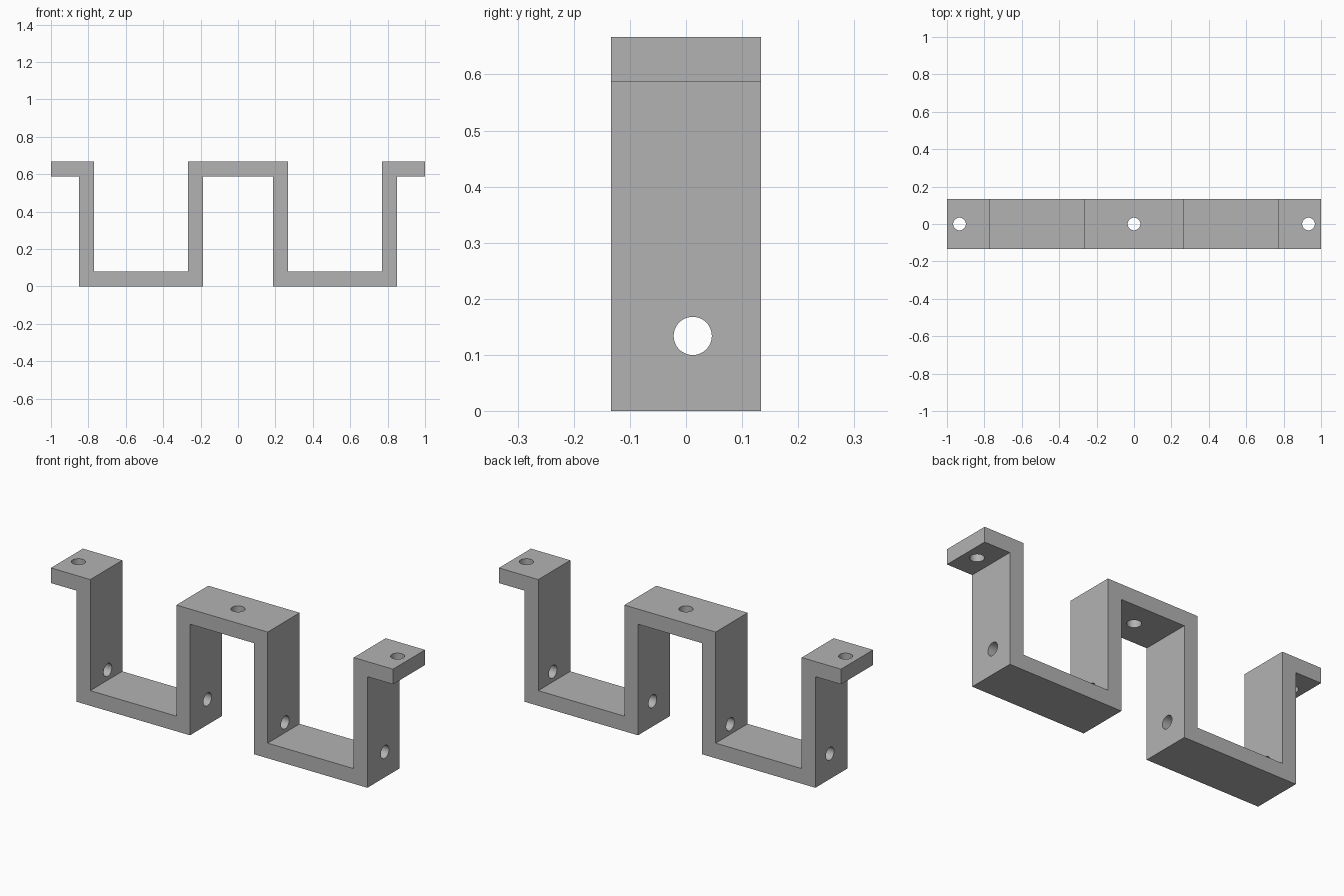
import bpy, bmesh, math

cube = bpy.data.objects.get("Cube")
if cube:
    bpy.data.objects.remove(cube, do_unlink=True)

HEIGHT, DEPTH, WALL = 0.667, 0.267, 0.08
HOLE_RADIUS = 0.034

# Plain grey metal
grey = bpy.data.materials.new("grey_metal")
grey.use_nodes = True
colour = (0.45, 0.45, 0.45, 1)
grey.diffuse_color = colour
grey.node_tree.nodes["Principled BSDF"].inputs["Base Color"].default_value = colour

# Folded strip: one half of the profile, mirrored and extruded through the depth
low = HEIGHT - WALL
half = [(0.267, HEIGHT), (0.267, WALL), (0.77, WALL), (0.77, HEIGHT),
        (1, HEIGHT), (1, low), (0.85, low), (0.85, 0),
        (0.187, 0), (0.187, low)]
profile = half + [(-x, z) for x, z in reversed(half)]

bm = bmesh.new()
face = bm.faces.new([bm.verts.new((x, -DEPTH / 2, z)) for x, z in profile])
extruded = bmesh.ops.extrude_face_region(bm, geom=[face])["geom"]
bmesh.ops.translate(bm, vec=(0, DEPTH, 0),
                    verts=[v for v in extruded if isinstance(v, bmesh.types.BMVert)])
bmesh.ops.recalc_face_normals(bm, faces=bm.faces)
mesh = bpy.data.meshes.new("bracket")
bm.to_mesh(mesh)
bm.free()
mesh.materials.append(grey)
bracket = bpy.data.objects.new("bracket", mesh)
bpy.context.collection.objects.link(bracket)


def drill(name, location, length, rotation=(0, 0, 0)):
    """Cut a round screw hole through the bracket."""
    bpy.ops.mesh.primitive_cylinder_add(vertices=48, radius=HOLE_RADIUS, depth=length,
                                        location=location, rotation=rotation)
    cutter = bpy.context.object
    cutter.name = name
    cutter.data.materials.append(grey)
    cut = bracket.modifiers.new(name, 'BOOLEAN')
    cut.operation = 'DIFFERENCE'
    cut.solver = 'EXACT'
    cut.object = cutter
    bpy.context.view_layer.objects.active = bracket
    bpy.ops.object.modifier_apply(modifier=cut.name)
    bpy.data.objects.remove(cutter, do_unlink=True)


# Holes in the two end tabs and the raised middle
for x, name in ((-0.933, "right_tab_hole"), (0, "middle_hole"), (0.933, "left_tab_hole")):
    drill(name, (x, 0, HEIGHT - WALL / 2), WALL * 2)

# One sideways hole through all four upright walls
drill("wall_hole", (0, 0.012, 0.134), 2.2, (0, math.pi / 2, 0))

# Smooth hole walls, sharp folds
bpy.ops.object.select_all(action='DESELECT')
bracket.select_set(True)
bpy.context.view_layer.objects.active = bracket
bpy.ops.object.shade_smooth_by_angle(angle=math.radians(30))
